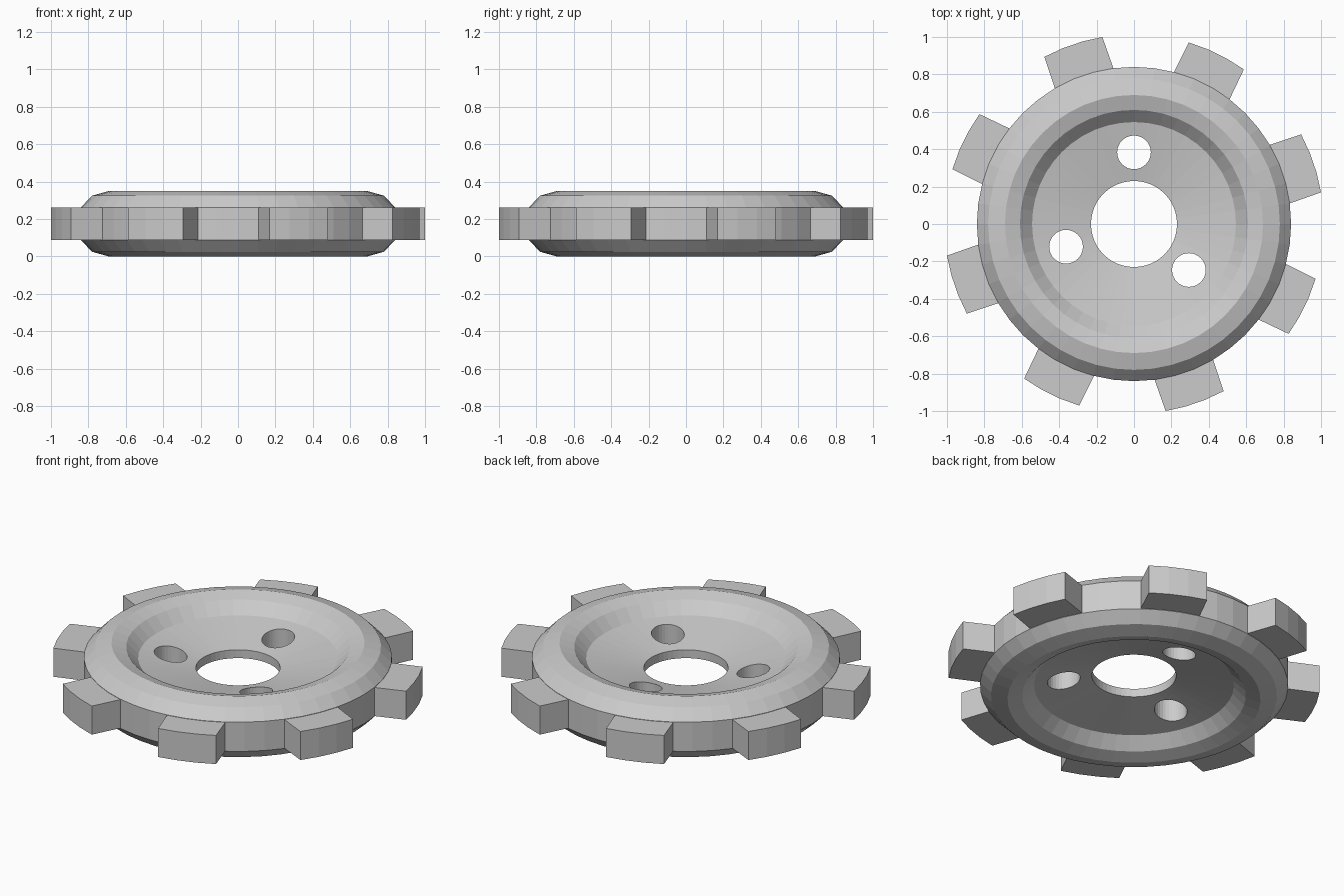
import bpy, bmesh, math
from mathutils import Matrix

if "Cube" in bpy.data.objects:
    bpy.data.objects.remove(bpy.data.objects["Cube"])

GREY = (0.6, 0.6, 0.6, 1)
steel = bpy.data.materials.new("plain grey")
steel.use_nodes = True
steel.diffuse_color = GREY
steel.node_tree.nodes["Principled BSDF"].inputs["Base Color"].default_value = GREY

MID = 0.175      # height of the mirror plane
SEGMENTS = 48


def finish(bm, name):
    bmesh.ops.remove_doubles(bm, verts=bm.verts, dist=0.0001)
    bmesh.ops.recalc_face_normals(bm, faces=bm.faces)
    mesh = bpy.data.meshes.new(name)
    bm.to_mesh(mesh)
    bm.free()
    mesh.materials.append(steel)
    obj = bpy.data.objects.new(name, mesh)
    bpy.context.collection.objects.link(obj)
    return obj


def polar(r, degrees, z):
    a = math.radians(degrees)
    return (r * math.cos(a), r * math.sin(a), z)


# Dished wheel: half profile (radius, height above mid-plane), mirrored and spun
half = [(0.23, 0.025), (0.545, 0.085), (0.61, 0.15), (0.69, 0.175),
        (0.78, 0.15), (0.84, 0.088)]
profile = half + [(r, -h) for r, h in reversed(half)]
bm = bmesh.new()
ring = [bm.verts.new((r, 0, MID + h)) for r, h in profile]
edges = [bm.edges.new((v, ring[i - 1])) for i, v in enumerate(ring)]
bmesh.ops.spin(bm, geom=ring + edges, cent=(0, 0, 0), axis=(0, 0, 1),
               angle=math.tau, steps=SEGMENTS)
wheel = finish(bm, "dished_wheel")

# Three bolt holes through the web
bm = bmesh.new()
for angle in (90, 198.5, 320):
    bmesh.ops.create_cone(bm, cap_ends=True, segments=32, radius1=0.09,
                          radius2=0.09, depth=0.6,
                          matrix=Matrix.Translation(polar(0.383, angle, MID)))
cutter = finish(bm, "bolt_hole_cutter")
cutter.hide_render = True
cutter.hide_viewport = True
cut = wheel.modifiers.new("bolt holes", "BOOLEAN")
cut.operation = "DIFFERENCE"
cut.solver = "EXACT"
cut.object = cutter


# Eight tapered teeth with curved tips
def tooth(number):
    centre = 18.9 + 45 * number
    outline = [(0.80, 11.7), (0.845, 11.3)]
    outline += [(1.014, 9.3 * s) for s in (1, 1 / 3, -1 / 3, -1)]
    outline += [(0.845, -11.3), (0.80, -11.7)]
    bm = bmesh.new()
    base = bm.faces.new([bm.verts.new(polar(r, centre + a, MID - 0.086))
                         for r, a in outline])
    top = bmesh.ops.extrude_face_region(bm, geom=[base])["geom"]
    bmesh.ops.translate(bm, vec=(0, 0, 0.172),
                        verts=[g for g in top if isinstance(g, bmesh.types.BMVert)])
    return finish(bm, f"tooth_{number + 1}")


for n in range(8):
    tooth(n)
